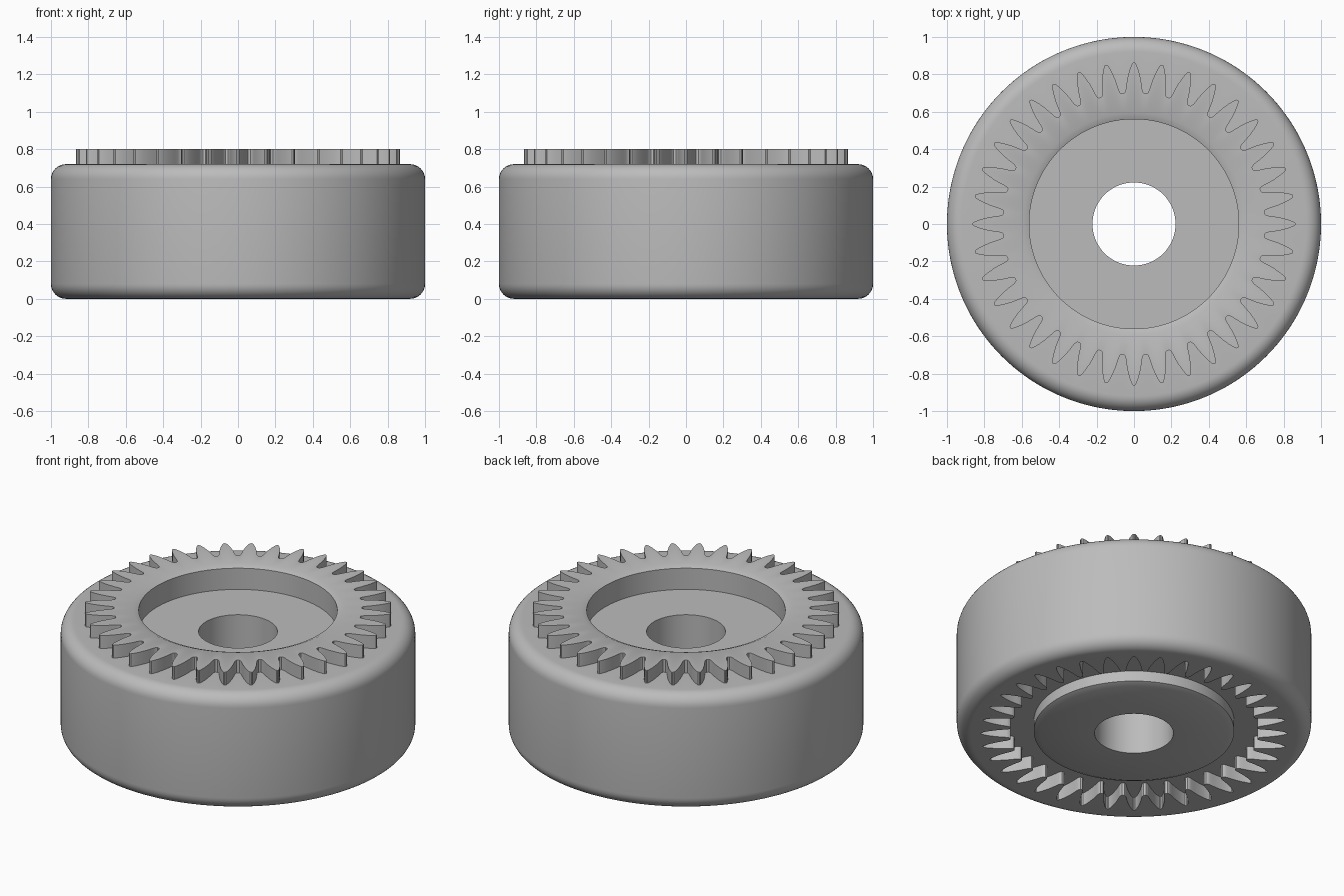
import bpy
import bmesh
import math

cube = bpy.data.objects.get("Cube")
if cube:
    bpy.data.objects.remove(cube, do_unlink=True)

TEETH = 36
BORE, BOSS, RECESS = 0.222, 0.565, 0.56
BODY_TOP, RING_TOP, FLOOR = 0.72, 0.80, 0.653
FILLET = 0.08
GEAR = None  # marks a profile point that follows the toothed outline

# Half a tooth: radius and half width, tip to root
half_tooth = [(0.865, 0), (0.862, 0.007), (0.85, 0.014), (0.82, 0.025),
              (0.78, 0.035), (0.745, 0.041), (0.72, 0.044), (0.707, 0.048),
              (0.70, 0.054)]


def toothed_outline():
    """Polar points (angle, radius) once around the gear."""
    right = [(w / r, r) for r, w in half_tooth]
    left = [(-a, r) for a, r in reversed(right[1:])]
    tooth = left + right + [(math.pi / TEETH, half_tooth[-1][0])]
    pitch = 2 * math.pi / TEETH
    return [(k * pitch + a, r) for k in range(TEETH) for a, r in tooth]


def fillet(cx, cz, start, steps=8):
    """Quarter round in the profile, from the start angle in degrees."""
    angles = [math.radians(start + 90 * i / steps) for i in range(steps + 1)]
    return [(cx + FILLET * math.cos(a), cz + FILLET * math.sin(a)) for a in angles]


def revolve(name, profile, outline, material):
    """Sweep a closed profile round z; GEAR points take the outline radius."""
    bm = bmesh.new()
    rings = []
    for radius, z in profile:
        ring = []
        for angle, tooth_radius in outline:
            r = tooth_radius if radius is GEAR else radius
            ring.append(bm.verts.new((r * math.cos(angle), r * math.sin(angle), z)))
        rings.append(ring)
    count = len(outline)
    for i, ring in enumerate(rings):
        after = rings[(i + 1) % len(rings)]
        for j in range(count):
            k = (j + 1) % count
            bm.faces.new((ring[j], ring[k], after[k], after[j]))
    bmesh.ops.recalc_face_normals(bm, faces=bm.faces)
    mesh = bpy.data.meshes.new(name)
    bm.to_mesh(mesh)
    bm.free()
    mesh.materials.append(material)
    obj = bpy.data.objects.new(name, mesh)
    bpy.context.collection.objects.link(obj)
    bpy.ops.object.select_all(action='DESELECT')
    obj.select_set(True)
    bpy.context.view_layer.objects.active = obj
    bpy.ops.object.shade_smooth_by_angle(angle=math.radians(30))
    return obj


grey = bpy.data.materials.new("plain_grey")
grey.use_nodes = True
grey.diffuse_color = (0.5, 0.5, 0.5, 1)
grey.node_tree.nodes["Principled BSDF"].inputs["Base Color"].default_value = (0.5, 0.5, 0.5, 1)

# Underside: chamfered centre boss inside a toothed socket
underside = [(BORE, 0), (BOSS - 0.035, 0), (BOSS, 0.015), (BOSS, 0.08),
             (GEAR, 0.08), (GEAR, 0)]
# Outer wall with rounded rims
wall = (fillet(1 - FILLET, FILLET, -90)
        + fillet(1 - FILLET, BODY_TOP - FILLET, 0))
# Raised toothed ring round a chamfered recess
top = [(GEAR, BODY_TOP), (GEAR, RING_TOP), (RECESS + 0.035, RING_TOP),
       (RECESS, RING_TOP - 0.015), (RECESS, FLOOR), (BORE, FLOOR)]

revolve("toothed_wheel", underside + wall + top, toothed_outline(), grey)
